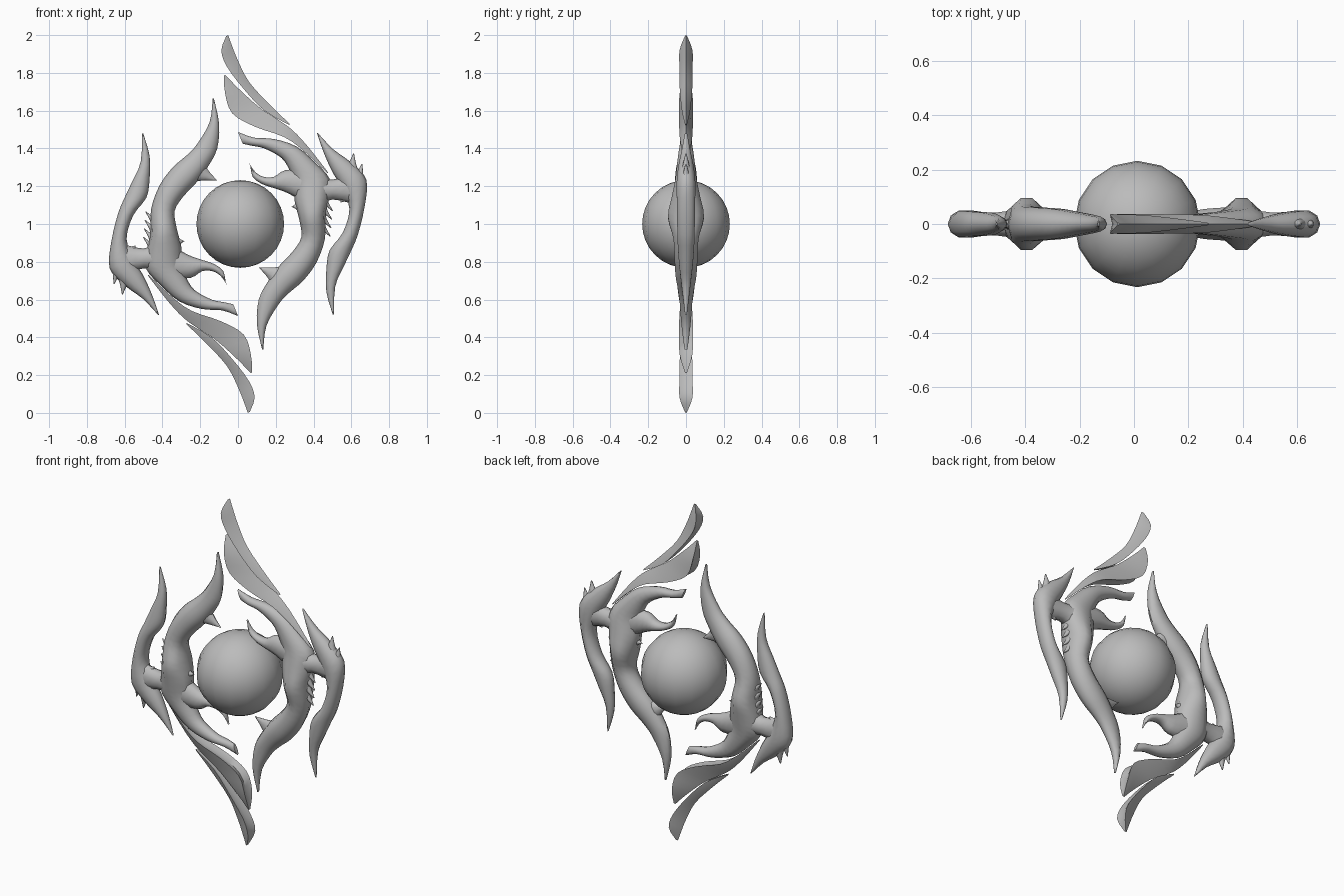
import bpy, bmesh, math
from mathutils import Vector

grey = bpy.data.materials.new("stone grey")
grey.diffuse_color = (0.5, 0.5, 0.5, 1)

# Cross-sections: (position from first edge to second edge, share of half depth)
ROUND = [(0.5 - 0.5 * math.cos(a), math.sin(a)) for a in [math.tau * i / 10 for i in range(10)]]
WEDGE = [(0, 1), (0.5, 0.62), (1, 0), (0.5, -0.62), (0, -1), (0.14, 0)]


def finish(name, bm, angle=50):
    bmesh.ops.recalc_face_normals(bm, faces=bm.faces)
    mesh = bpy.data.meshes.new(name)
    bm.to_mesh(mesh)
    bm.free()
    mesh.materials.append(grey)
    ob = bpy.data.objects.new(name, mesh)
    bpy.context.collection.objects.link(ob)
    bpy.ops.object.select_all(action='DESELECT')
    ob.select_set(True)
    bpy.context.view_layer.objects.active = ob
    bpy.ops.object.shade_smooth_by_angle(angle=math.radians(angle))
    return ob


def refine(rows, steps):
    """Catmull-Rom interpolation between stations."""
    out = []
    for i in range(len(rows) - 1):
        p0, p1 = rows[max(i - 1, 0)], rows[i]
        p2, p3 = rows[i + 1], rows[min(i + 2, len(rows) - 1)]
        for s in range(steps):
            t = s / steps
            out.append([0.5 * (2 * b + (c - a) * t + (2 * a - 5 * b + 4 * c - d) * t * t
                               + (3 * b - a - 3 * c + d) * t ** 3)
                        for a, b, c, d in zip(p0, p1, p2, p3)])
    return out + [rows[-1]]


def loft(name, rows, section=ROUND, steps=3, angle=50):
    """Rows are (x1, z1, x2, z2, half depth); built once, then turned half way round."""
    for side, sign in (("right", 1), ("left", -1)):
        bm = bmesh.new()
        rings = []
        for x1, z1, x2, z2, d in refine(rows, steps):
            a, b = Vector((x1, 0, z1 - 1)), Vector((x2, 0, z2 - 1))
            ring = []
            for u, v in section:
                p = a.lerp(b, u)
                ring.append(bm.verts.new((sign * p.x, v * d, 1 + sign * p.z)))
            rings.append(ring)
        n = len(section)
        for r, q in zip(rings, rings[1:]):
            for i in range(n):
                j = (i + 1) % n
                bm.faces.new((r[i], r[j], q[j], q[i]))
        bm.faces.new(rings[0])
        bm.faces.new(rings[-1])
        finish(side + "_" + name, bm, angle)


def spike(name, a, b, tip, d):
    mid = [(p + q) / 2 for p, q in zip(a, b)]
    e = 0.003
    half = [(t + m) / 2 for t, m in zip(tip, mid)]
    k = 0.22
    loft(name, [(*a, *b, d),
                (half[0] + (a[0] - b[0]) * k, half[1] + (a[1] - b[1]) * k,
                 half[0] - (a[0] - b[0]) * k, half[1] - (a[1] - b[1]) * k, d * 0.55),
                (tip[0] - e, tip[1], tip[0] + e, tip[1], 0.003)], steps=2)


# Central ball
bm = bmesh.new()
bmesh.ops.create_uvsphere(bm, u_segments=16, v_segments=16, radius=0.232)
bmesh.ops.translate(bm, verts=bm.verts, vec=(0.012, 0, 1))
finish("ball", bm)

# Curved limb running from tail tip through the trunk to the long claw
loft("limb", [
    (0.128, 0.335, 0.134, 0.335, 0.008), (0.10, 0.47, 0.15, 0.46, 0.025),
    (0.11, 0.60, 0.215, 0.575, 0.035), (0.155, 0.69, 0.27, 0.635, 0.045),
    (0.215, 0.775, 0.345, 0.70, 0.058), (0.29, 0.855, 0.415, 0.795, 0.064),
    (0.335, 0.93, 0.46, 0.92, 0.07), (0.325, 1.02, 0.465, 1.05, 0.1),
    (0.30, 1.12, 0.485, 1.15, 0.08), (0.295, 1.22, 0.485, 1.24, 0.06),
    (0.27, 1.29, 0.41, 1.325, 0.05), (0.23, 1.35, 0.31, 1.41, 0.04),
    (0.14, 1.40, 0.19, 1.45, 0.03), (0.07, 1.415, 0.085, 1.457, 0.025),
    (0.025, 1.425, 0.0, 1.487, 0.012)])

# Short claw
loft("short_claw", [
    (0.058, 1.322, 0.064, 1.318, 0.006), (0.092, 1.275, 0.078, 1.25, 0.018),
    (0.135, 1.25, 0.125, 1.213, 0.025), (0.19, 1.25, 0.19, 1.19, 0.032),
    (0.25, 1.285, 0.26, 1.165, 0.042), (0.36, 1.29, 0.36, 1.11, 0.05)])

# Swept outer wing and its bridge to the trunk
loft("wing", [
    (0.418, 1.482, 0.424, 1.48, 0.006), (0.455, 1.375, 0.505, 1.395, 0.025),
    (0.50, 1.275, 0.60, 1.325, 0.042), (0.55, 1.19, 0.68, 1.235, 0.052),
    (0.59, 1.08, 0.67, 1.09, 0.05), (0.555, 0.955, 0.635, 0.945, 0.048),
    (0.485, 0.86, 0.60, 0.86, 0.044), (0.468, 0.76, 0.56, 0.775, 0.036),
    (0.468, 0.64, 0.515, 0.67, 0.022), (0.502, 0.52, 0.508, 0.52, 0.005)])
loft("bridge", [(0.42, 1.25, 0.42, 1.09, 0.06), (0.50, 1.235, 0.50, 1.13, 0.045),
                (0.63, 1.27, 0.63, 1.10, 0.04)])

# Barbs on the wing, trunk and tail
spike("wing_barb_upper", (0.57, 1.30), (0.64, 1.27), (0.612, 1.372), 0.025)
spike("wing_barb_outer", (0.61, 1.25), (0.67, 1.22), (0.657, 1.318), 0.025)
spike("wing_barb_inner", (0.54, 1.21), (0.60, 1.12), (0.545, 1.115), 0.03)
spike("tail_barb", (0.18, 0.68), (0.25, 0.775), (0.112, 0.77), 0.03)
spike("trunk_barb", (0.34, 1.14), (0.35, 1.05), (0.285, 1.09), 0.03)
for i in range(4):
    x, z = 0.455 - 0.004 * i, 1.10 - 0.045 * i
    spike("rib_barb_%d" % (i + 1), (x - 0.03, z + 0.02), (x + 0.01, z + 0.05),
          (x + 0.045, z - 0.03), 0.03)

# Two long wedge-shaped feathers
loft("upper_feather", [
    (-0.062, 1.995, -0.052, 2.0, 0.006), (-0.088, 1.92, -0.032, 1.945, 0.034),
    (-0.06, 1.835, 0.0, 1.865, 0.035), (0.03, 1.715, 0.06, 1.75, 0.033),
    (0.14, 1.60, 0.17, 1.63, 0.022), (0.27, 1.525, 0.276, 1.528, 0.005)],
    WEDGE, angle=40)
loft("lower_feather", [
    (-0.075, 1.785, -0.068, 1.79, 0.006), (-0.068, 1.69, 0.005, 1.715, 0.034),
    (-0.03, 1.585, 0.11, 1.62, 0.036), (0.09, 1.515, 0.20, 1.56, 0.036),
    (0.245, 1.46, 0.285, 1.50, 0.033), (0.35, 1.385, 0.37, 1.41, 0.022),
    (0.472, 1.27, 0.478, 1.272, 0.005)], WEDGE, angle=40)
